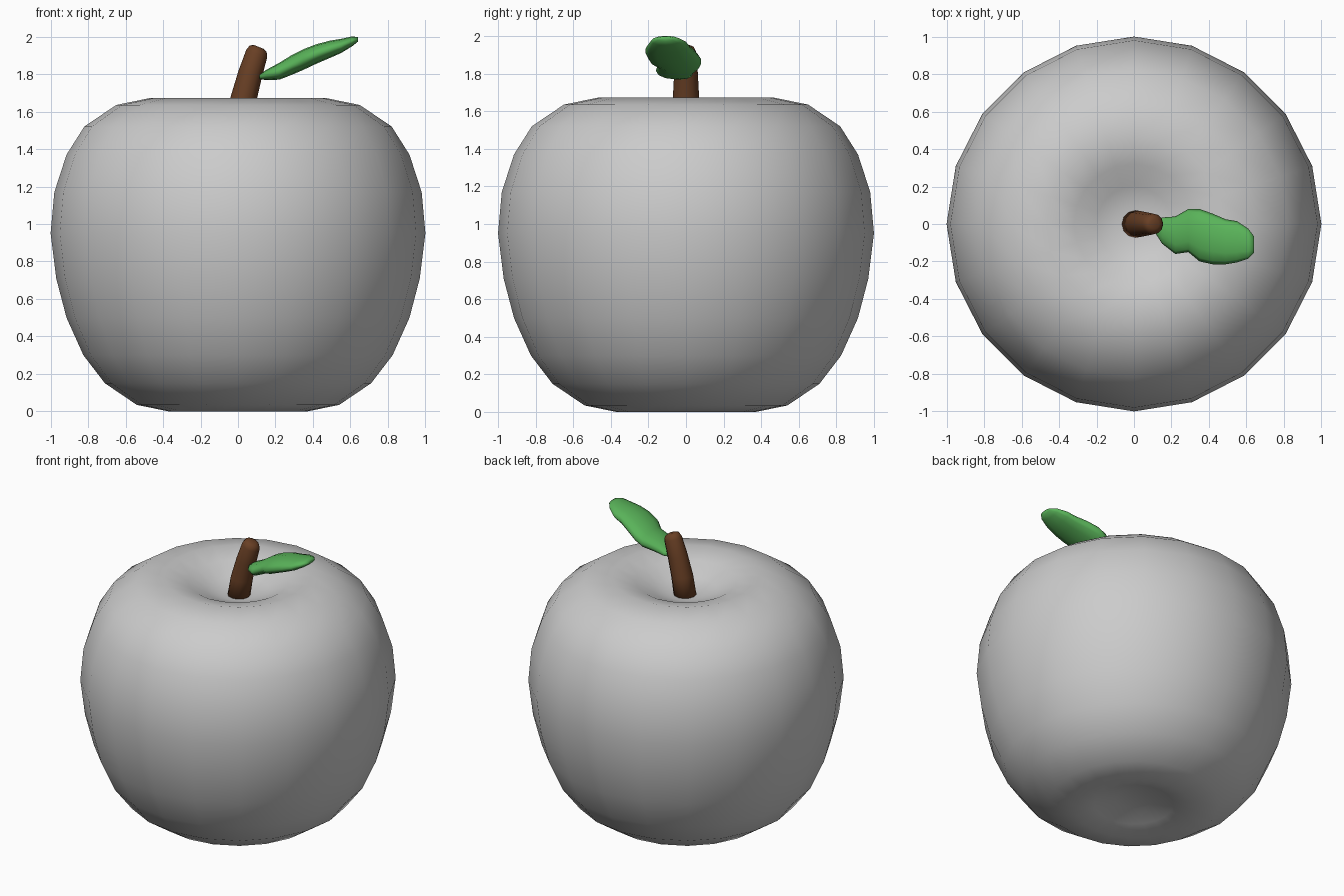
import bpy, bmesh, math
from mathutils import Vector

cube = bpy.data.objects.get("Cube")
if cube:
    bpy.data.objects.remove(cube, do_unlink=True)


def material(name, rgb):
    m = bpy.data.materials.new(name)
    m.use_nodes = True
    m.diffuse_color = (*rgb, 1)
    m.node_tree.nodes["Principled BSDF"].inputs["Base Color"].default_value = (*rgb, 1)
    return m


def loft(name, stations, sides, ring_point, mat):
    """Skin a closed, smooth surface over a list of cross-sections."""
    bm = bmesh.new()
    rings = []
    for s in stations:
        rings.append([bm.verts.new(ring_point(s, 2 * math.pi * i / sides)) for i in range(sides)])
    for a, b in zip(rings, rings[1:]):
        for i in range(sides):
            j = (i + 1) % sides
            bm.faces.new((a[i], a[j], b[j], b[i]))
    for ring in (rings[0], rings[-1]):
        centre = bm.verts.new(sum((v.co for v in ring), Vector()) / sides)
        for i in range(sides):
            bm.faces.new((ring[i], ring[(i + 1) % sides], centre))
    bmesh.ops.recalc_face_normals(bm, faces=bm.faces)
    for f in bm.faces:
        f.smooth = True
    me = bpy.data.meshes.new(name)
    bm.to_mesh(me)
    bm.free()
    me.materials.append(mat)
    ob = bpy.data.objects.new(name, me)
    bpy.context.collection.objects.link(ob)
    return ob


grey = material("fruit grey", (0.6, 0.6, 0.6))
brown = material("stem brown", (0.14, 0.05, 0.018))
green = material("leaf green", (0.1, 0.45, 0.1))

# Fruit body: radius and height, from the base hollow to the top dimple
body = [(0.12, 0.07), (0.25, 0.03), (0.37, 0.0), (0.54, 0.035), (0.71, 0.15),
        (0.825, 0.3), (0.915, 0.5), (0.97, 0.71), (1.0, 0.95), (0.98, 1.17),
        (0.915, 1.37), (0.82, 1.52), (0.65, 1.635), (0.47, 1.672),
        (0.32, 1.635), (0.2, 1.575), (0.1, 1.545)]
loft("fruit_body", body, 20,
     lambda s, a: (s[0] * math.cos(a), s[0] * math.sin(a), s[1]), grey)

# Stem: centre x, height, radius and slope of the cut end
stem = [(0.0, 1.5, 0.073, 0), (0.03, 1.67, 0.07, 0.1), (0.065, 1.8, 0.063, 0.25),
        (0.1, 1.91, 0.056, 0.35), (0.108, 1.935, 0.045, 0.4), (0.11, 1.945, 0.025, 0.4)]
loft("stem", stem, 12,
     lambda s, a: (s[0] + s[2] * math.cos(a), s[2] * math.sin(a),
                   s[1] - s[3] * s[2] * math.cos(a)), brown)

# Leaf: x, centre y, half width, centre height, half thickness
leaf = [(0.115, -0.02, 0.03, 1.785, 0.012), (0.15, -0.035, 0.07, 1.795, 0.027),
        (0.22, -0.06, 0.1, 1.815, 0.045), (0.29, -0.035, 0.115, 1.85, 0.053),
        (0.35, -0.06, 0.14, 1.878, 0.055), (0.42, -0.08, 0.135, 1.908, 0.052),
        (0.49, -0.095, 0.12, 1.932, 0.046), (0.55, -0.095, 0.11, 1.95, 0.038),
        (0.61, -0.105, 0.08, 1.975, 0.026), (0.64, -0.11, 0.045, 1.985, 0.012)]
loft("leaf", leaf, 12,
     lambda s, a: (s[0], s[1] + s[2] * math.cos(a), s[3] + s[4] * math.sin(a)), green)
